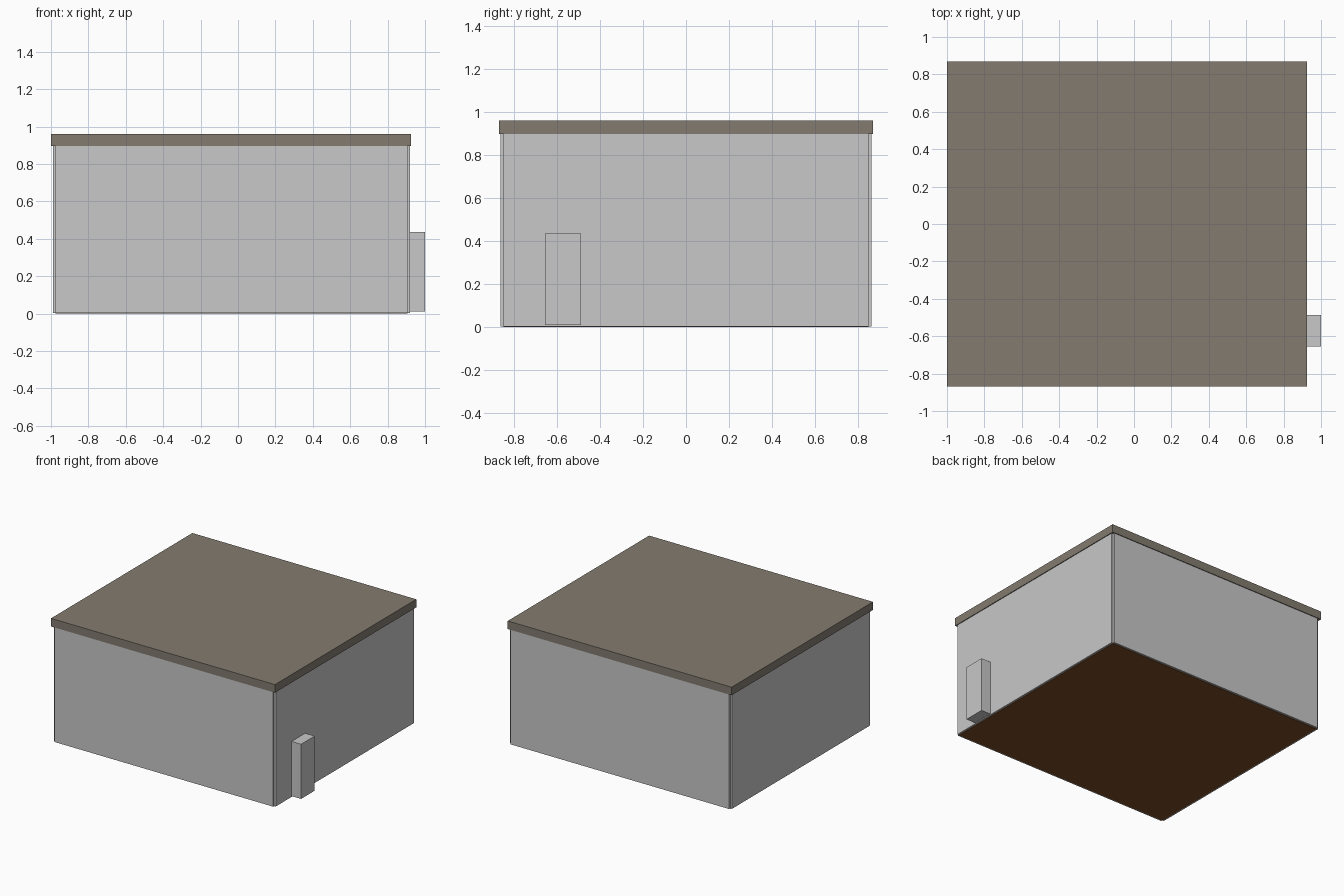
import bpy

if "Cube" in bpy.data.objects:
    bpy.data.objects.remove(bpy.data.objects["Cube"])


def material(name, rgb):
    m = bpy.data.materials.new(name)
    m.diffuse_color = (*rgb, 1)
    m.use_nodes = True
    m.node_tree.nodes["Principled BSDF"].inputs["Base Color"].default_value = m.diffuse_color
    return m


wall_grey = material("wall grey", (0.58, 0.58, 0.58))
roof_taupe = material("roof taupe", (0.227, 0.198, 0.162))
floor_brown = material("floor brown", (0.2, 0.077, 0.021))


def box(name, lo, hi, mat):
    """Axis-aligned box between two corners."""
    centre = [(a + b) / 2 for a, b in zip(lo, hi)]
    bpy.ops.mesh.primitive_cube_add(size=1, location=centre)
    ob = bpy.context.object
    ob.name = name
    ob.scale = [b - a for a, b in zip(lo, hi)]
    bpy.ops.object.transform_apply(location=False, rotation=False, scale=True)
    ob.data.materials.append(mat)
    return ob


# Inner room limits, wall panel thickness and heights
X0, X1, Y = -0.975, 0.905, 0.848
T = 0.014
Z0, Z1 = 0.004, 0.90

# Wall panels, meeting only at their inner edges so the corners are notched
box("front_wall", (X0, -Y - T, Z0), (X1, -Y, Z1), wall_grey)
box("back_wall", (X0, Y, Z0), (X1, Y + T, Z1), wall_grey)
box("left_wall", (X0 - T, -Y, Z0), (X0, Y, Z1), wall_grey)
box("right_wall", (X1, -Y, Z0), (X1 + T, Y, Z1), wall_grey)

# Floor slab between the walls
box("floor", (X0, -Y, 0), (X1, Y, 0.015), floor_brown)

# Flat roof with a slight overhang
box("roof", (-1, -0.868, 0.897), (0.925, 0.868, 0.96), roof_taupe)

# Utility box on the right wall
box("utility_box", (X1 + T, -0.654, 0.01), (1, -0.487, 0.435), wall_grey)
